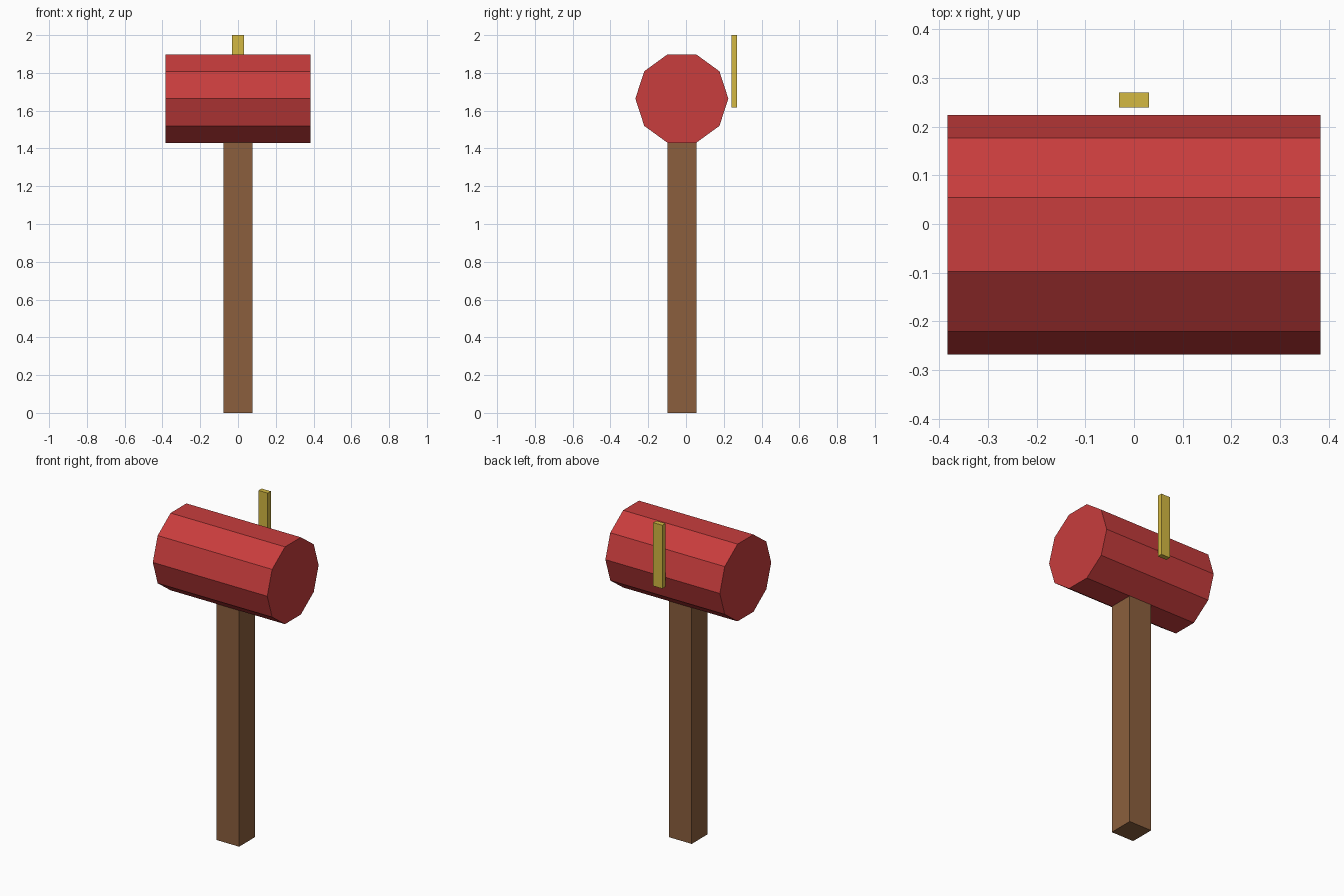
import bpy
import math

cube = bpy.data.objects.get("Cube")
if cube:
    bpy.data.objects.remove(cube, do_unlink=True)


def linear(c):
    c /= 255
    return c / 12.92 if c <= 0.04045 else ((c + 0.055) / 1.055) ** 2.4


def material(name, *rgb):
    mat = bpy.data.materials.new(name)
    mat.use_nodes = True
    colour = [linear(c) for c in rgb] + [1]
    mat.diffuse_color = colour
    mat.node_tree.nodes["Principled BSDF"].inputs["Base Color"].default_value = colour
    return mat


def finish(name, mat):
    obj = bpy.context.object
    obj.name = obj.data.name = name
    obj.data.materials.append(mat)
    bpy.ops.object.transform_apply(location=False, rotation=True, scale=True)
    return obj


def box(name, mat, centre, size):
    bpy.ops.mesh.primitive_cube_add(size=1, location=centre)
    bpy.context.object.scale = size
    return finish(name, mat)


red = material("red", 200, 61, 61)
brown = material("wood brown", 139, 95, 61)
gold = material("gold", 212, 185, 66)

HEAD_Y, HEAD_Z = -0.022, 1.664

# Square handle, its top just inside the head
box("handle", brown, (0, HEAD_Y, 0.72), (0.153, 0.153, 1.44))

# Ten-sided head lying along x, with flats on top and bottom
bpy.ops.mesh.primitive_cylinder_add(
    vertices=10, radius=0.246, depth=0.767,
    location=(0, HEAD_Y, HEAD_Z), rotation=(0, math.pi / 2, 0))
head = bpy.context.object
finish("hammer_head", red)

# Thin upright strip behind the head
box("back_strip", gold, (0, 0.255, 1.808), (0.061, 0.03, 0.384))
